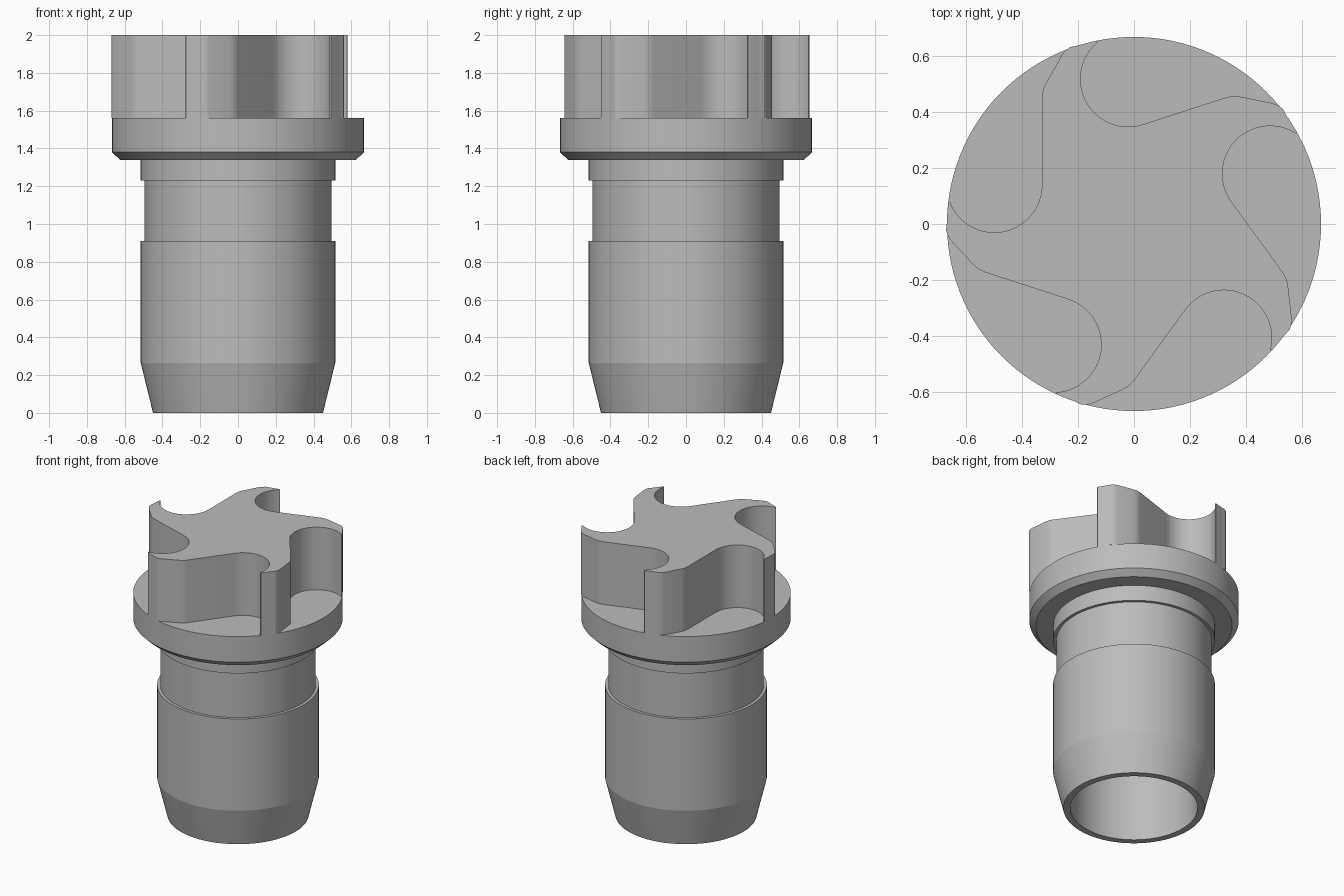
import bpy, bmesh, math
from mathutils import Matrix, Vector

cube = bpy.data.objects.get("Cube")
if cube:
    bpy.data.objects.remove(cube)

grey = bpy.data.materials.new("plain_grey")
grey.use_nodes = True
tone = (0.5, 0.5, 0.5, 1)
grey.diffuse_color = tone
grey.node_tree.nodes["Principled BSDF"].inputs["Base Color"].default_value = tone


def finish(name, bm):
    bmesh.ops.recalc_face_normals(bm, faces=bm.faces)
    mesh = bpy.data.meshes.new(name)
    bm.to_mesh(mesh)
    bm.free()
    mesh.materials.append(grey)
    obj = bpy.data.objects.new(name, mesh)
    bpy.context.collection.objects.link(obj)
    bpy.ops.object.select_all(action="DESELECT")
    obj.select_set(True)
    bpy.context.view_layer.objects.active = obj
    bpy.ops.object.shade_smooth_by_angle(angle=math.radians(12))
    return obj


def arc(cx, cy, radius, start, end, steps):
    angles = [math.radians(start + (end - start) * i / steps) for i in range(steps + 1)]
    return [Vector((cx + radius * math.cos(a), cy + radius * math.sin(a), 0)) for a in angles]


RIM, DECK, TOP = 0.667, 1.56, 2.0

# Hollow grooved shank with chamfered flange, as (radius, height)
profile = [(0, 1.34), (0.405, 1.34), (0.405, 0), (0.45, 0), (0.515, 0.265),
           (0.515, 0.91), (0.495, 0.91), (0.495, 1.23), (0.515, 1.23),
           (0.515, 1.34), (0.625, 1.34), (RIM, 1.38), (RIM, DECK), (0, DECK)]
bm = bmesh.new()
verts = [bm.verts.new((r, 0, z)) for r, z in profile]
edges = [bm.edges.new(pair) for pair in zip(verts, verts[1:])]
bmesh.ops.spin(bm, geom=verts + edges, cent=(0, 0, 0), axis=(0, 0, 1),
               angle=math.tau, steps=120, use_merge=False)
bmesh.ops.remove_doubles(bm, verts=bm.verts, dist=0.0001)
finish("hollow_shank_and_flange", bm)

# Five-armed impeller: one scooped pocket and one arm tip, repeated
pocket = arc(-0.498, 0.14, 0.17, 201, 360, 32)
pocket += [Vector(p) for p in [(-0.328, 0.45, 0), (-0.326, 0.47, 0), (-0.321, 0.488, 0),
                               (-0.312, 0.506, 0), (-0.257, 0.603, 0),
                               (-0.245, 0.618, 0), (-0.228, 0.631, 0)]]
pocket += arc(0, 0, RIM, 107.4, 101.6, 4)
outline = []
for k in range(5):
    turn = Matrix.Rotation(math.radians(-72 * k), 3, "Z")
    outline += [turn @ p for p in pocket]

bm = bmesh.new()
low = [bm.verts.new((p.x, p.y, DECK)) for p in outline]
high = [bm.verts.new((p.x, p.y, TOP)) for p in outline]
for i in range(len(low)):
    j = (i + 1) % len(low)
    bm.faces.new((low[i], low[j], high[j], high[i]))
cap = bm.faces.new(high)
bmesh.ops.triangulate(bm, faces=[cap])
finish("impeller_arms", bm)
